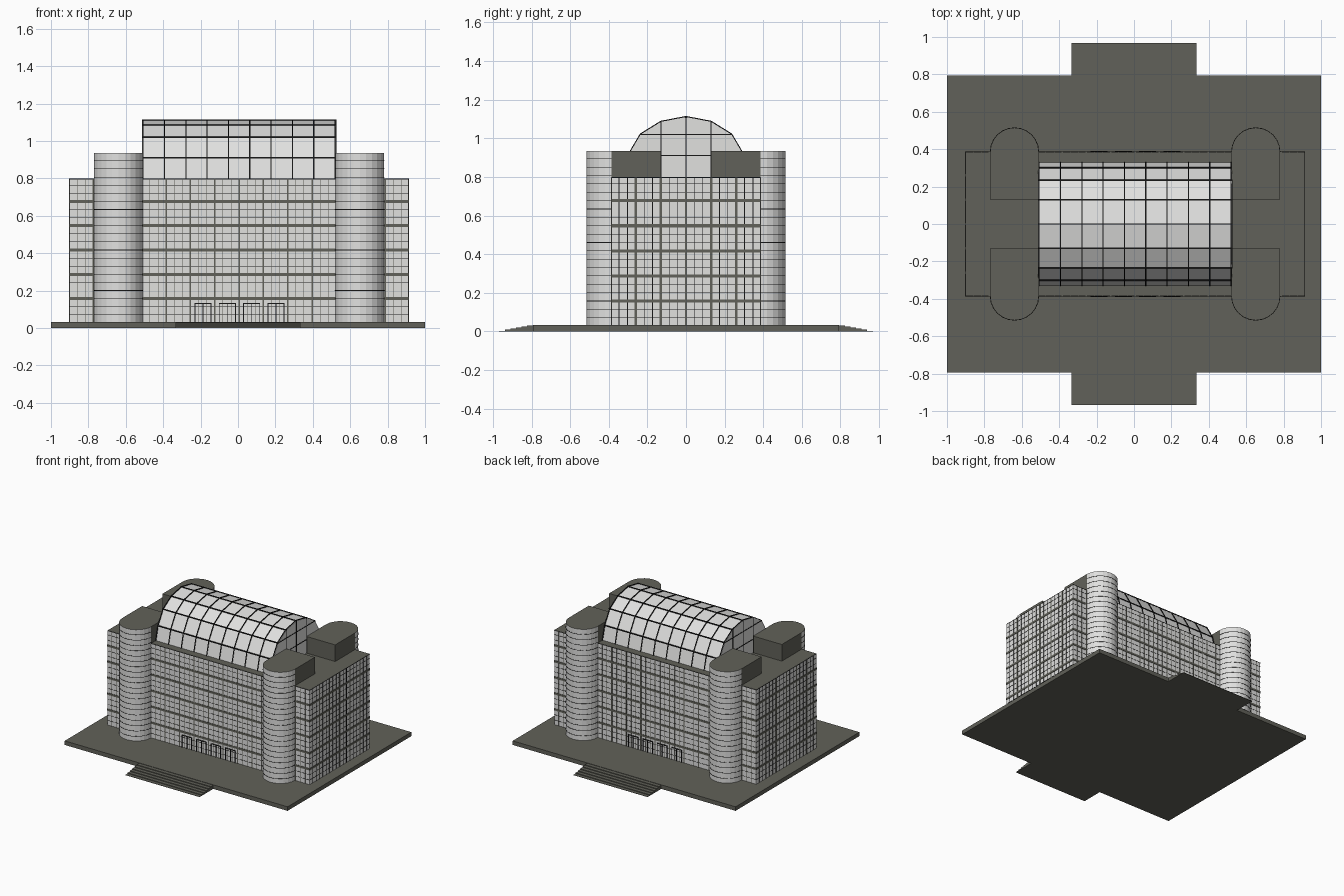
import bpy, bmesh, math

cube = bpy.data.objects.get("Cube")
if cube:
    bpy.data.objects.remove(cube, do_unlink=True)


def material(name, rgb):
    m = bpy.data.materials.new(name)
    m.use_nodes = True
    m.diffuse_color = (*rgb, 1)
    m.node_tree.nodes["Principled BSDF"].inputs["Base Color"].default_value = (*rgb, 1)
    return m


STONE = material("dark stone", (0.12, 0.12, 0.1))
GLASS = material("pale glass", (0.75, 0.75, 0.74))
FRAME = material("black frame", (0.008, 0.008, 0.008))

# Main dimensions
CX = 0.006                       # building centre
BASE, ROOF, TOWER_TOP = 0.033, 0.80, 0.935
HX, HY = 0.906, 0.385            # half size of the main block
TOWER_X, TOWER_R, TOWER_IN = 0.645, 0.13, 0.13
VAULT = 0.518                    # half length of the vault
FLOOR = 0.13
PANE = FLOOR / 3


def finish(bm, name, mats, rule=None):
    bmesh.ops.recalc_face_normals(bm, faces=bm.faces)
    if rule:
        for f in bm.faces:
            f.material_index = rule(f)
    mesh = bpy.data.meshes.new(name)
    bm.to_mesh(mesh)
    bm.free()
    for m in mats:
        mesh.materials.append(m)
    ob = bpy.data.objects.new(name, mesh)
    bpy.context.collection.objects.link(ob)
    return ob


def prism(bm, outline, lo, hi, axis="z"):
    """Extrude a 2D outline along z, or a (y, z) outline along x."""
    place = (lambda u, v, w: (u, v, w)) if axis == "z" else (lambda u, v, w: (w, u, v))
    a = [bm.verts.new(place(u, v, lo)) for u, v in outline]
    b = [bm.verts.new(place(u, v, hi)) for u, v in outline]
    bm.faces.new(a[::-1])
    bm.faces.new(b)
    n = len(a)
    for i in range(n):
        bm.faces.new((a[i], a[(i + 1) % n], b[(i + 1) % n], b[i]))


def box(bm, x0, x1, y0, y1, z0, z1):
    prism(bm, [(x0, y0), (x1, y0), (x1, y1), (x0, y1)], z0, z1)


def slab(bm, hx, hy, z0, z1, x=CX, y=0):
    box(bm, x - hx, x + hx, y - hy, y + hy, z0, z1)


# Plinth and the two flights of shallow steps
bm = bmesh.new()
slab(bm, 1, 0.793, 0, BASE, x=0)
finish(bm, "plinth", [STONE])

STEPS = 6
for side, name in ((-1, "front_steps"), (1, "back_steps")):
    bm = bmesh.new()
    for k in range(STEPS):
        near, far = 0.78, 0.968 - k * 0.029
        y0, y1 = sorted((side * near, side * far))
        box(bm, -0.333, 0.333, y0, y1, 0, BASE * (k + 0.5) / STEPS)
    finish(bm, name, [STONE])

# Main block: glazed walls, dark roof
bm = bmesh.new()
slab(bm, HX, HY, BASE, ROOF)
finish(bm, "main_block", [STONE, GLASS], lambda f: int(abs(f.normal.z) < 0.5))

# Floor bands and wide pilasters
bm = bmesh.new()
for k in range(1, 6):
    z = 0.027 + k * FLOOR
    slab(bm, HX + 0.003, HY + 0.003, z - 0.008, z + 0.008)
finish(bm, "floor_bands", [STONE])

bm = bmesh.new()
for k in range(-6, 7):
    slab(bm, 0.004, HY + 0.0025, BASE, ROOF - 0.002, x=CX + k * FLOOR)
for k in range(-2, 3):
    slab(bm, HX + 0.0025, 0.006, BASE, ROOF - 0.002, y=k * FLOOR)
finish(bm, "pilasters", [STONE])

# Thin glazing bars
bm = bmesh.new()
for k in range(1, 18):
    if k % 3:
        z = 0.027 + k * PANE
        slab(bm, HX + 0.0015, HY + 0.0015, z - 0.0012, z + 0.0012)
for k in range(-8, 9):
    if k % 3:
        slab(bm, HX + 0.002, 0.0018, BASE, ROOF - 0.002, y=k * PANE)
slab(bm, HX + 0.001, HY + 0.001, ROOF - 0.005, ROOF - 0.001)
finish(bm, "glazing_bars", [FRAME])

bm = bmesh.new()
for k in range(-20, 21):
    if k % 3:
        slab(bm, 0.0014, HY + 0.002, BASE, ROOF - 0.002, x=CX + k * PANE)
finish(bm, "long_wall_mullions", [STONE])


# Corner towers with a rounded outer end
def arc(x, side, r, n=12):
    return [(x + r * math.cos(math.pi * i / n),
             side * (HY + r * math.sin(math.pi * i / n))) for i in range(n + 1)]


for sx, lr in ((-1, "right"), (1, "left")):
    for sy, fb in ((-1, "front"), (1, "back")):
        x = CX + sx * TOWER_X
        bm = bmesh.new()
        ends = [(x - TOWER_R, sy * TOWER_IN), (x + TOWER_R, sy * TOWER_IN)]
        prism(bm, arc(x, sy, TOWER_R) + ends, BASE, TOWER_TOP)
        finish(bm, f"{fb}_{lr}_tower", [STONE, GLASS],
               lambda f: int(abs(f.normal.z) < 0.5
                             and abs(f.calc_center_median().y) > HY + 0.001))
        bm = bmesh.new()
        for k in range(1, 21):
            z = 0.027 + k * PANE
            prism(bm, arc(x, sy, TOWER_R + 0.0015), z - 0.0015, z + 0.0015)
        finish(bm, f"{fb}_{lr}_tower_bars", [FRAME])

# Faceted glass vault on the roof
half = [(0.33, 0.79), (0.30, 0.91), (0.235, 1.02), (0.13, 1.085)]
profile = half + [(0, 1.11)] + [(-y, z) for y, z in half[::-1]]
bm = bmesh.new()
prism(bm, profile, CX - VAULT, CX + VAULT, "x")
finish(bm, "roof_vault", [GLASS])

# Vault ribs, purlins and end-wall grid
bm = bmesh.new()
rim = [(y * 1.015, 0.79 + (z - 0.79) * 1.018) for y, z in profile]
BAYS = 9
for k in range(BAYS + 1):
    x = CX + (VAULT - 0.005) * (2 * k / BAYS - 1)
    prism(bm, rim, x - 0.003, x + 0.003, "x")
for y, z in profile:
    slab(bm, VAULT + 0.002, 0.004, z - 0.004, z + 0.004, y=y)
for y, z in ((0, 1.11), (0.13, 1.085), (-0.13, 1.085)):
    slab(bm, VAULT + 0.002, 0.003, ROOF, z, y=y)
for y, z in half[1:3]:
    slab(bm, VAULT + 0.002, y, z - 0.003, z + 0.003)
finish(bm, "vault_ribs", [FRAME])

# Entrance door frames, front and back
bm = bmesh.new()
for k in range(4):
    x = -0.187 + k * FLOOR
    slab(bm, 0.045, HY + 0.006, 0.128, 0.133, x=x)
    for dx in (-0.043, 0, 0.043):
        slab(bm, 0.002, HY + 0.006, BASE, 0.13, x=x + dx)
finish(bm, "door_frames", [FRAME])
